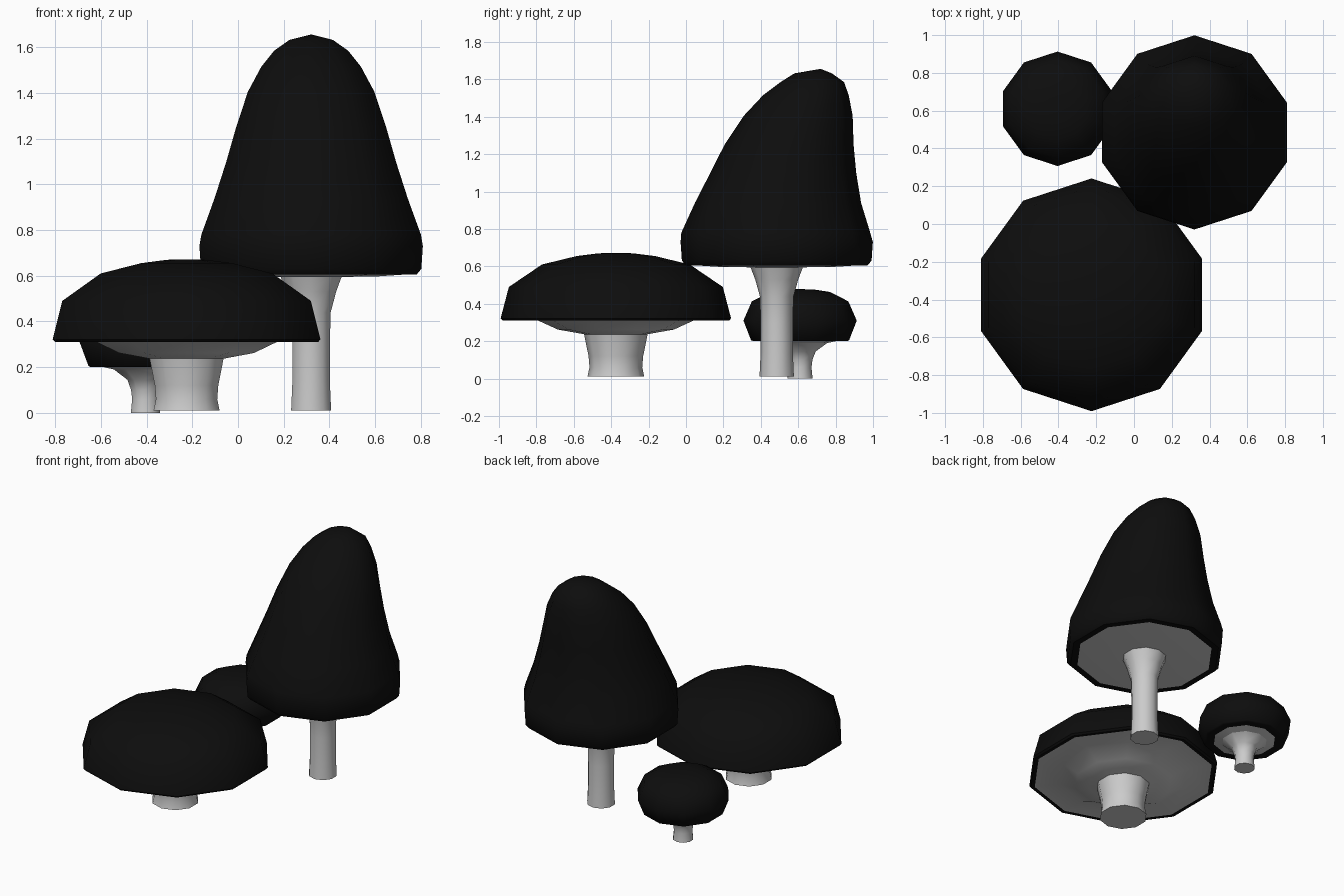
import bpy, bmesh, math

if "Cube" in bpy.data.objects:
    bpy.data.objects.remove(bpy.data.objects["Cube"])

SIDES = 10
black = bpy.data.materials.new("cap_black")
black.diffuse_color = (0.004, 0.004, 0.004, 1)
black.use_nodes = True
black.node_tree.nodes["Principled BSDF"].inputs["Base Color"].default_value = black.diffuse_color


def lathe(name, x, y, profile, start=False, end=False, mat=None):
    """Ten-sided loft through rings (radius, z, optional y shift); radius 0 is a tip."""
    bm = bmesh.new()
    rings = []
    for r, z, *shift in profile:
        cy = y + (shift[0] if shift else 0)
        if r == 0:
            rings.append([bm.verts.new((x, cy, z))])
            continue
        angles = [math.pi / 2 + math.tau * i / SIDES for i in range(SIDES)]
        rings.append([bm.verts.new((x + r * math.cos(a), cy + r * math.sin(a), z)) for a in angles])
    for low, high in zip(rings, rings[1:]):
        for i in range(SIDES):
            j = (i + 1) % SIDES
            if len(high) == 1:
                bm.faces.new((low[i], low[j], high[0]))
            else:
                bm.faces.new((low[i], low[j], high[j], high[i]))
    if start:
        bm.faces.new(rings[0][::-1])
    if end:
        bm.faces.new(rings[-1])
    mesh = bpy.data.meshes.new(name)
    bm.to_mesh(mesh)
    bm.free()
    obj = bpy.data.objects.new(name, mesh)
    bpy.context.collection.objects.link(obj)
    if mat:
        mesh.materials.append(mat)
    bpy.ops.object.select_all(action='DESELECT')
    obj.select_set(True)
    bpy.context.view_layer.objects.active = obj
    bpy.ops.object.shade_smooth_by_angle(angle=math.radians(50))
    return obj


def mushroom(name, x, y, cap, gills, stem):
    lathe(name + "_cap", x, y, cap, mat=black)
    lathe(name + "_gills", x, y, gills)
    lathe(name + "_stem", x, y, stem, start=True)


# wide flat mushroom at the front
mushroom("wide_mushroom", -0.225, -0.375,
         cap=[(0.58, 0.312), (0.605, 0.31), (0.616, 0.322), (0.572, 0.49), (0.395, 0.61),
              (0.21, 0.655), (0.09, 0.67), (0, 0.671)],
         gills=[(0.17, 0.237), (0.225, 0.247), (0.31, 0.262), (0.415, 0.31), (0.58, 0.312)],
         stem=[(0.152, 0.01), (0.141, 0.06), (0.146, 0.12), (0.17, 0.237)])

# tall mushroom with its pointed cap leaning backwards
mushroom("tall_mushroom", 0.32, 0.485,
         cap=[(0.44, 0.606), (0.485, 0.605), (0.507, 0.63), (0.514, 0.73), (0.505, 0.78, -0.005),
              (0.444, 0.94, 0.007), (0.39, 1.1, 0.035), (0.345, 1.25, 0.066),
              (0.291, 1.405, 0.115), (0.229, 1.515, 0.156), (0.17, 1.585, 0.19),
              (0.1, 1.632, 0.195), (0, 1.656, 0.235)],
         gills=[(0.14, 0.595), (0.3, 0.597), (0.44, 0.606)],
         stem=[(0.092, 0.01), (0.086, 0.14), (0.086, 0.3), (0.09, 0.44), (0.115, 0.53), (0.14, 0.595)])

# small round mushroom at the back
mushroom("small_mushroom", -0.405, 0.61,
         cap=[(0.2, 0.202), (0.25, 0.2), (0.262, 0.205), (0.303, 0.31), (0.258, 0.413),
              (0.16, 0.463), (0.07, 0.477), (0, 0.478)],
         gills=[(0.145, 0.19), (0.2, 0.202)],
         stem=[(0.067, 0), (0.061, 0.06), (0.066, 0.1), (0.083, 0.145), (0.145, 0.19)])
